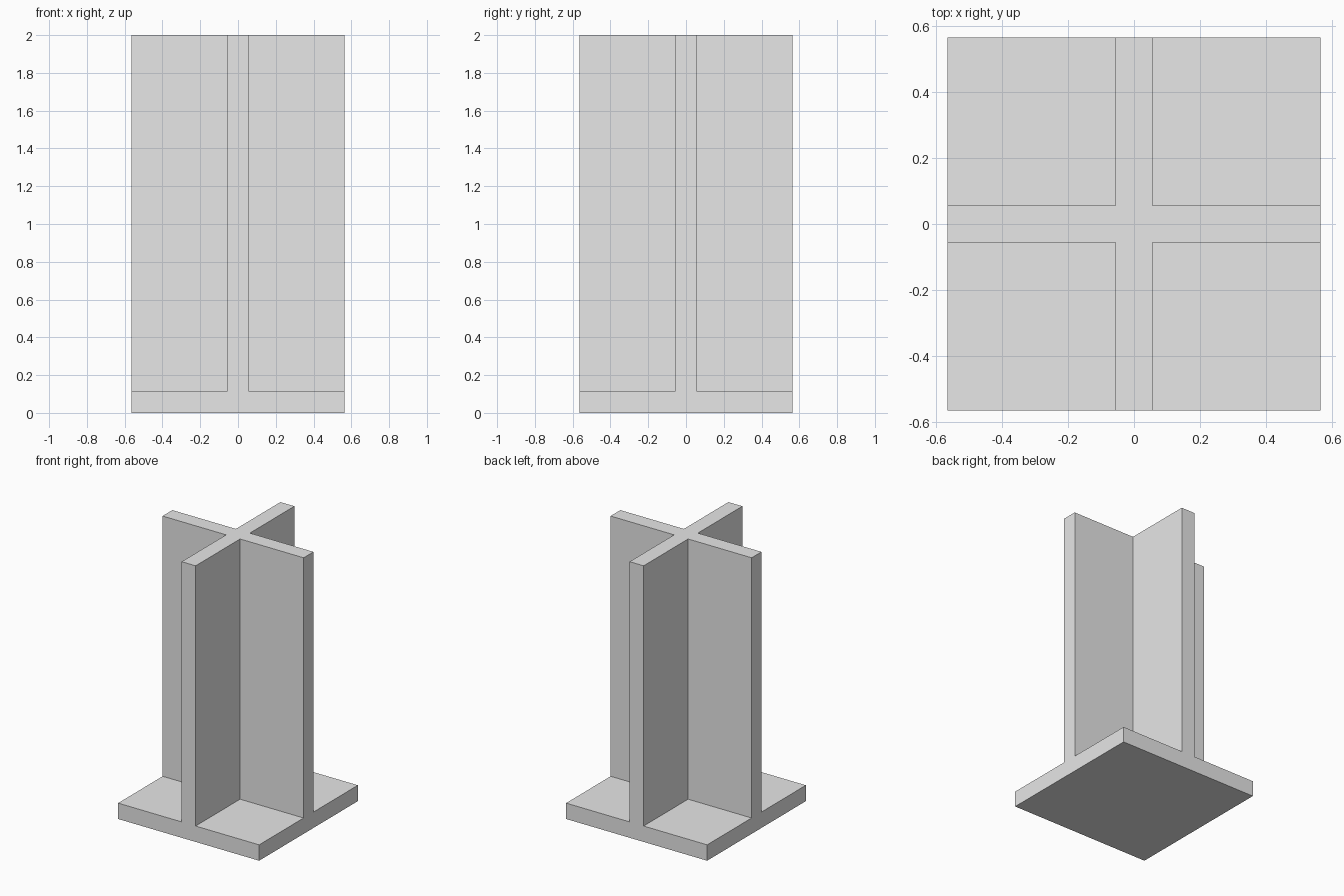
import bpy
import bmesh
from mathutils import Vector

HALF = 0.565      # half width of the base and fins
WEB = 0.056       # half thickness of a fin
BASE = 0.115      # base plate thickness
HEIGHT = 2.0

cube = bpy.data.objects.get("Cube")
if cube:
    bpy.data.objects.remove(cube, do_unlink=True)

grey = bpy.data.materials.new("light_grey")
colour = (0.8, 0.8, 0.8, 1)
grey.diffuse_color = colour
grey.use_nodes = True
grey.node_tree.nodes["Principled BSDF"].inputs["Base Color"].default_value = colour


def extrude_up(bm, faces, height):
    """Raise the faces, leaving none behind, and return the raised ones."""
    result = bmesh.ops.extrude_face_region(bm, geom=faces)["geom"]
    verts = [g for g in result if isinstance(g, bmesh.types.BMVert)]
    bmesh.ops.translate(bm, verts=verts, vec=Vector((0, 0, height)))
    return [g for g in result if isinstance(g, bmesh.types.BMFace)]


# Square footprint, split along the fin sides
bm = bmesh.new()
bmesh.ops.create_grid(bm, x_segments=1, y_segments=1, size=HALF)
for axis in (Vector((1, 0, 0)), Vector((0, 1, 0))):
    for side in (-WEB, WEB):
        bmesh.ops.bisect_plane(bm, geom=bm.verts[:] + bm.edges[:] + bm.faces[:],
                               plane_co=axis * side, plane_no=axis)

# Base plate, with its underside closed
underside = bmesh.ops.duplicate(bm, geom=bm.faces[:])["geom"]
underside = [g for g in underside if isinstance(g, bmesh.types.BMFace)]
top = extrude_up(bm, [f for f in bm.faces if f not in underside], BASE)

# Cross-shaped column raised from the middle strips
cross = [f for f in top
         if min(abs(f.calc_center_median().x), abs(f.calc_center_median().y)) < WEB]
extrude_up(bm, cross, HEIGHT - BASE)

# Merge the seams and join flat faces
bmesh.ops.remove_doubles(bm, verts=bm.verts[:], dist=0.0001)
bmesh.ops.recalc_face_normals(bm, faces=bm.faces[:])
bmesh.ops.dissolve_limit(bm, angle_limit=0.01, verts=bm.verts[:], edges=bm.edges[:])

mesh = bpy.data.meshes.new("cross_column_on_base")
bm.to_mesh(mesh)
bm.free()
mesh.materials.append(grey)
column = bpy.data.objects.new("cross_column_on_base", mesh)
bpy.context.collection.objects.link(column)
